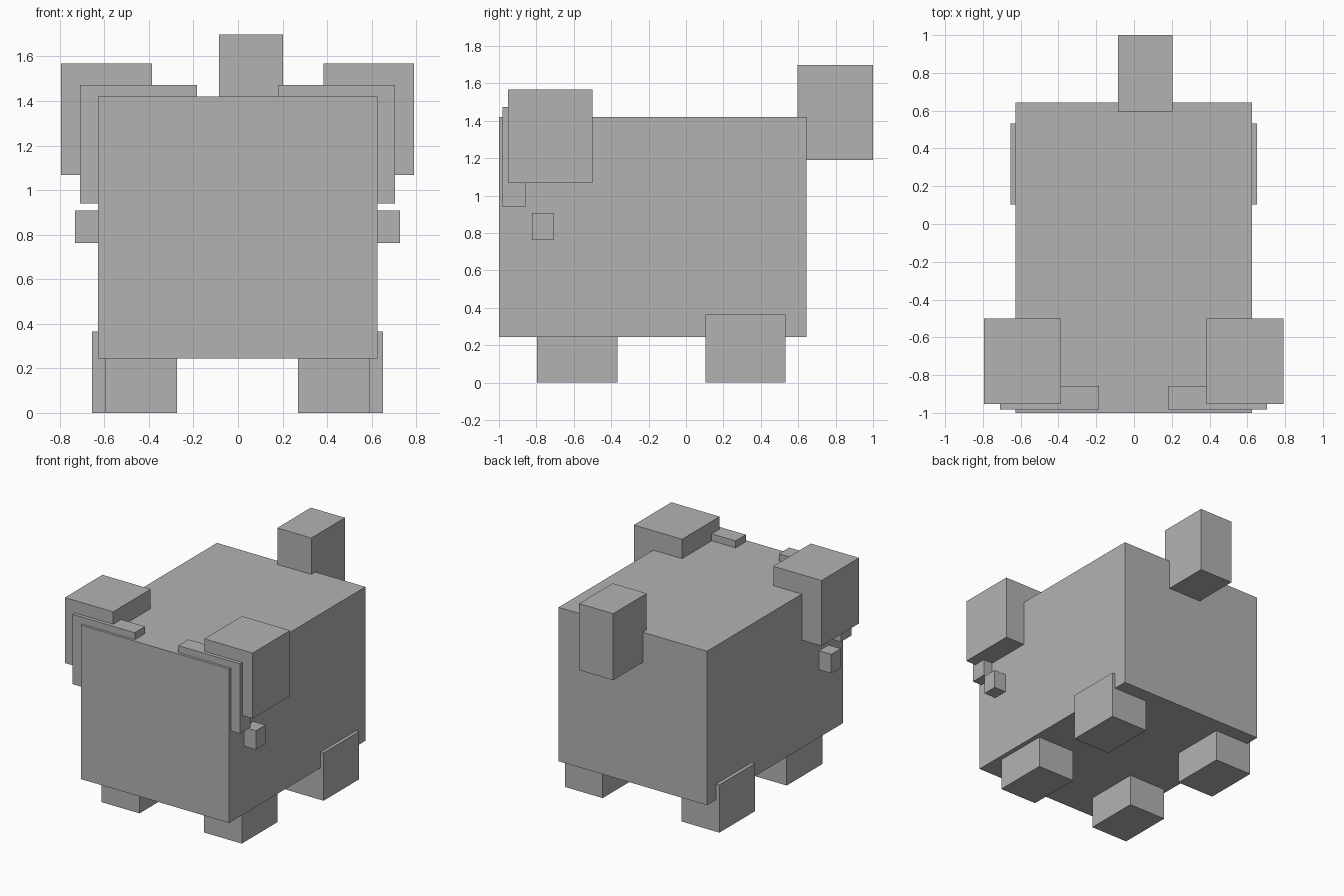
import bpy

if "Cube" in bpy.data.objects:
    bpy.data.objects.remove(bpy.data.objects["Cube"])

CX = -0.002  # mirror plane of the paired parts

grey = bpy.data.materials.new("plain grey")
grey.diffuse_color = (0.45, 0.45, 0.45, 1.0)
grey.use_nodes = True
grey.node_tree.nodes["Principled BSDF"].inputs["Base Color"].default_value = grey.diffuse_color


def box(name, x, y, z):
    """Axis-aligned block given its (min, max) range on each axis."""
    bpy.ops.mesh.primitive_cube_add(size=1)
    ob = bpy.context.object
    ob.name = name
    ranges = (x, y, z)
    ob.location = [(a + b) / 2 for a, b in ranges]
    ob.scale = [b - a for a, b in ranges]
    bpy.ops.object.transform_apply(location=True, rotation=False, scale=True)
    ob.data.materials.append(grey)
    return ob


def pair(name, x, y, z):
    """Mirrored blocks; x is the distance range from the mirror plane."""
    box("right_" + name, (CX + x[0], CX + x[1]), y, z)
    box("left_" + name, (CX - x[1], CX - x[0]), y, z)


# Body and tail
box("body", (-0.628, 0.626), (-1.0, 0.643), (0.245, 1.42))
box("tail", (-0.085, 0.203), (0.595, 1.0), (1.19, 1.698))

# Head details
pair("ear", (0.385, 0.793), (-0.953, -0.50), (1.068, 1.568))
pair("eye_plate", (0.183, 0.707), (-0.981, -0.857), (0.94, 1.473))
pair("cheek_stub", (0.58, 0.729), (-0.823, -0.708), (0.763, 0.908))

# Legs
pair("front_leg", (0.272, 0.592), (-0.797, -0.367), (0.0, 0.365))
pair("back_leg", (0.333, 0.653), (0.103, 0.532), (0.0, 0.365))
